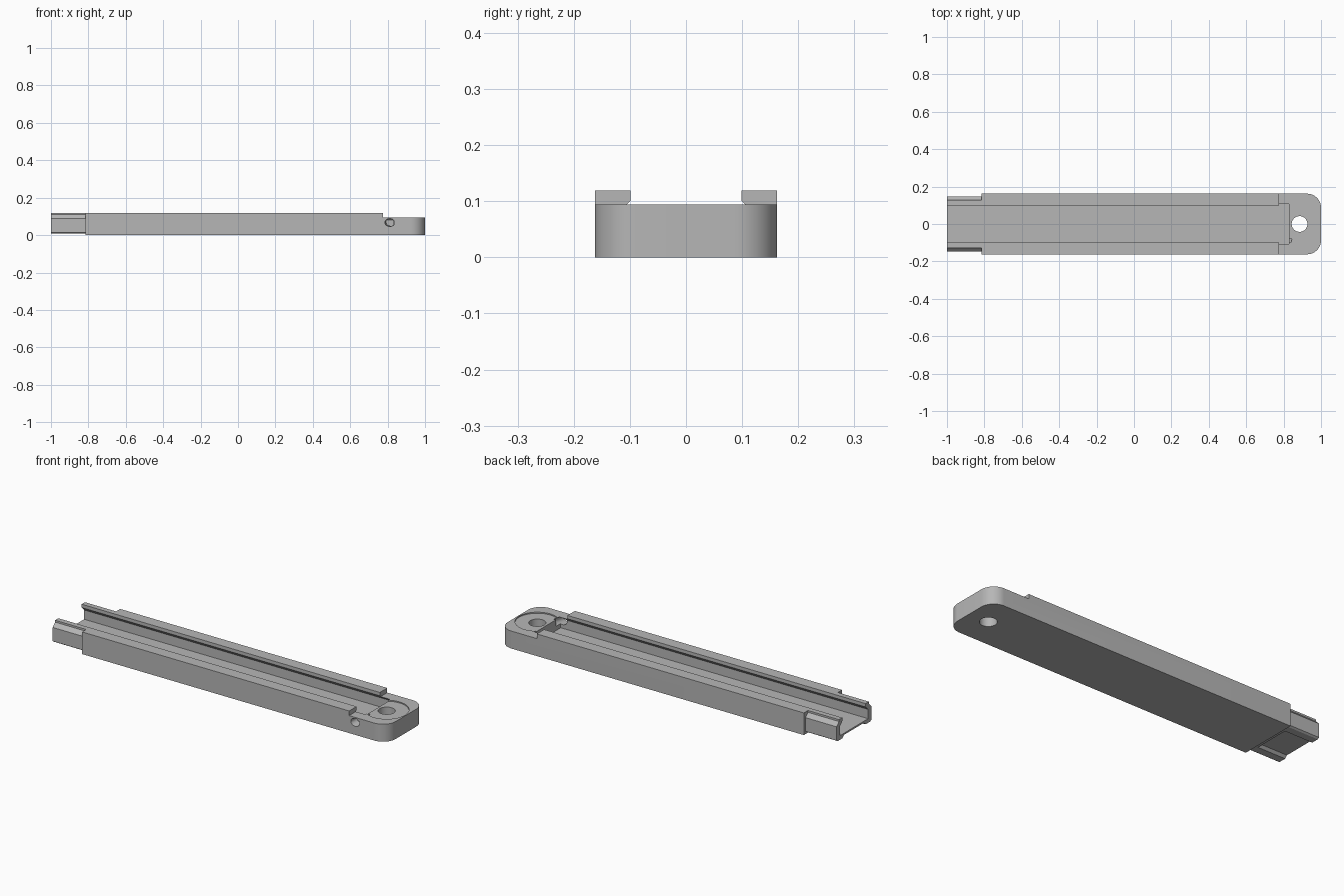
import bpy, bmesh, math
from mathutils import Vector

cube = bpy.data.objects.get("Cube")
if cube:
    bpy.data.objects.remove(cube, do_unlink=True)

grey = bpy.data.materials.new("plain grey")
grey.use_nodes = True
colour = (0.47, 0.47, 0.47, 1)
grey.diffuse_color = colour
grey.node_tree.nodes["Principled BSDF"].inputs["Base Color"].default_value = colour

TOP, DECK, HALF = 0.119, 0.094, 0.162
SHOULDER, STEP, PIVOT = -0.815, 0.775, 0.885


def prism(name, base, offset):
    """Extrude a closed outline of 3D points along an offset."""
    bm = bmesh.new()
    face = bm.faces.new([bm.verts.new(p) for p in base])
    moved = bmesh.ops.extrude_face_region(bm, geom=[face])["geom"]
    bmesh.ops.translate(bm, vec=Vector(offset),
                        verts=[g for g in moved if isinstance(g, bmesh.types.BMVert)])
    bmesh.ops.recalc_face_normals(bm, faces=bm.faces)
    mesh = bpy.data.meshes.new(name)
    bm.to_mesh(mesh)
    bm.free()
    obj = bpy.data.objects.new(name, mesh)
    bpy.context.collection.objects.link(obj)
    mesh.materials.append(grey)
    return obj


def section(name, half_profile, x0, x1):
    """Mirror a half cross-section across y = 0 and run it along x."""
    outline = half_profile + [(-y, z) for y, z in reversed(half_profile)]
    return prism(name, [(x0, y, z) for y, z in outline], (x1 - x0, 0, 0))


def box(name, x0, x1, half_y, z0, z1):
    return section(name, [(half_y, z0), (half_y, z1)], x0, x1)


def disc(name, radius, z0, z1):
    ring = [math.tau * i / 64 for i in range(64)]
    return prism(name, [(PIVOT + radius * math.cos(a), radius * math.sin(a), z0)
                        for a in ring], (0, 0, z1 - z0))


def cut(target, cutter):
    cutter.hide_render = True
    mod = target.modifiers.new(cutter.name, 'BOOLEAN')
    mod.operation, mod.solver, mod.object = 'DIFFERENCE', 'EXACT', cutter
    bpy.context.view_layer.objects.active = target
    bpy.ops.object.modifier_apply(modifier=mod.name)
    bpy.data.objects.remove(cutter, do_unlink=True)


# Main rail with a rounded pivot end
r = 0.075
corner = [(1 - r + r * math.cos(a), HALF - r + r * math.sin(a))
          for a in (math.pi / 2 * i / 16 for i in range(17))]
plan = [(SHOULDER, -HALF)] + [(x, -y) for x, y in reversed(corner)]
plan += corner + [(SHOULDER, HALF)]
rail = prism("rail", [(x, y, 0) for x, y in plan], (0, 0, TOP))

# Lowered deck, undercut channel, pivot seat and pivot hole
channel = [(0.12, 0.03), (0.12, 0.08), (0.099, 0.101), (0.099, 0.2)]
cut(rail, box("deck_cutter", STEP, 1.1, 0.3, DECK, 0.2))
cut(rail, section("channel_cutter", channel, -1.1, 0.83))
cut(rail, disc("seat_cutter", 0.109, DECK - 0.006, 0.2))
cut(rail, disc("pivot_cutter", 0.042, -0.1, 0.2))

# Slanted pin hole through the front wall
pin = [(0.805 + 0.026 * math.cos(a), -0.2, 0.064 + 0.021 * math.sin(a))
       for a in (math.tau * i / 32 for i in range(32))]
cut(rail, prism("pin_cutter", pin, (0.02, 0.12, 0.01)))

# Narrower tongue with bevelled shoulders that plugs into the next rail
outer = [(0.138, 0.008), (0.147, 0.014), (0.147, 0.088), (0.127, 0.109), (0.127, TOP)]
inner = [(y, min(z, TOP)) for y, z in reversed(channel)]
tongue = section("tongue", outer + inner, -1, SHOULDER)

# Tapered latch recess under the tongue
recess = [(0.098, -0.01), (0.098, 0.008), (0.085, 0.021)]
cut(tongue, section("recess_cutter", recess, -1.1, -0.835))

for part in (rail, tongue):
    bpy.ops.object.select_all(action='DESELECT')
    part.select_set(True)
    bpy.context.view_layer.objects.active = part
    bpy.ops.object.shade_smooth_by_angle(angle=math.radians(30))
